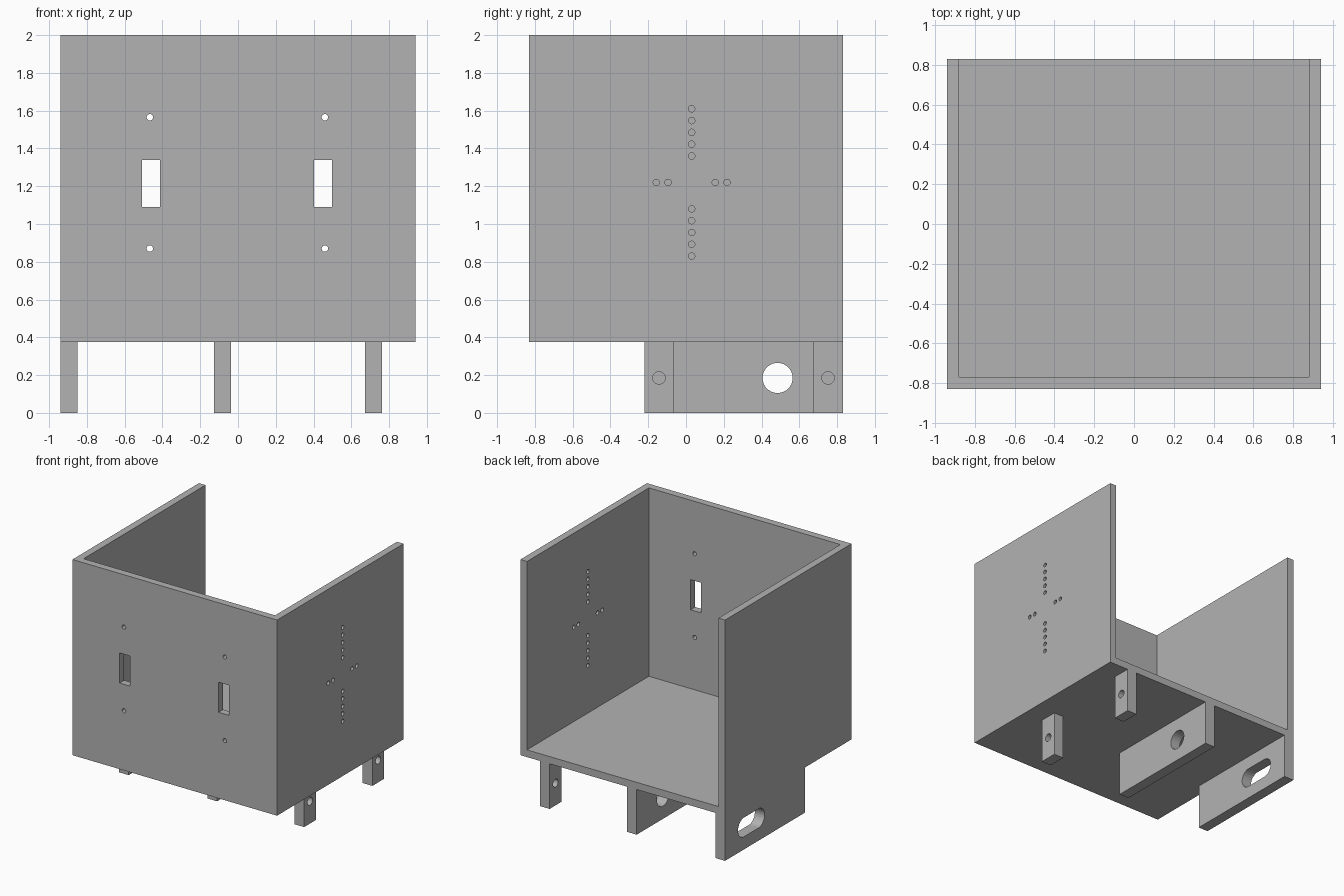
import bpy, bmesh
from math import sin, cos, pi
from mathutils import Vector

cube = bpy.data.objects.get("Cube")
if cube:
    bpy.data.objects.remove(cube, do_unlink=True)

grey = bpy.data.materials.new("plain grey")
grey.use_nodes = True
grey.diffuse_color = (0.45, 0.45, 0.45, 1)
grey.node_tree.nodes["Principled BSDF"].inputs["Base Color"].default_value = grey.diffuse_color

W, D, H = 0.94, 0.83, 2.0      # half width, half depth, top
BASE, T = 0.375, 0.06          # underside of the box, wall thickness
LEG = 0.09                     # leg thickness
HOLE_Z = 0.185


def prism(bm, outline, axis, lo, hi):
    """Extrude an outline of (u, z) points along x or y."""
    def place(u, z, t):
        return Vector((t, u, z)) if axis == "x" else Vector((u, t, z))
    face = bm.faces.new([bm.verts.new(place(u, z, lo)) for u, z in outline])
    ext = bmesh.ops.extrude_face_region(bm, geom=[face])
    shift = place(0, 0, hi - lo)
    bmesh.ops.translate(bm, vec=shift, verts=[v for v in ext["geom"] if isinstance(v, bmesh.types.BMVert)])


def rect(u0, u1, z0, z1):
    return [(u0, z0), (u1, z0), (u1, z1), (u0, z1)]


def hole(u, z, r, stretch=0, n=24):
    """Round outline, or a slot with round ends when stretched."""
    angles = [(i + 0.5) * 2 * pi / n for i in range(n)]
    return [(u + r * cos(a) + (stretch if cos(a) > 0 else -stretch), z + r * sin(a)) for a in angles]


def solid(name, prisms):
    bm = bmesh.new()
    for p in prisms:
        prism(bm, *p)
    bmesh.ops.recalc_face_normals(bm, faces=bm.faces)
    mesh = bpy.data.meshes.new(name)
    bm.to_mesh(mesh)
    bm.free()
    mesh.materials.append(grey)
    obj = bpy.data.objects.new(name, mesh)
    bpy.context.collection.objects.link(obj)
    return obj


def cut(obj, prisms):
    cutter = solid("cutter", prisms)
    cutter.hide_render = True
    mod = obj.modifiers.new("cut", "BOOLEAN")
    mod.operation, mod.solver, mod.object = "DIFFERENCE", "EXACT", cutter
    bpy.context.view_layer.objects.active = obj
    bpy.ops.object.modifier_apply(modifier=mod.name)
    bpy.data.objects.remove(cutter, do_unlink=True)


# Box, open at the top and back
box = solid("open_box", [(rect(-W, W, BASE, H), "y", -D, D)])
cut(box, [(rect(-W + T, W - T, BASE + T, H + 1), "y", -D + T, D + 1)])

# Front wall: two windows, each with a screw hole above and below
front = []
for x in (-0.46, 0.45):
    front.append((rect(x - 0.047, x + 0.047, 1.09, 1.34), "y", -D - 0.1, -D + 0.2))
    for z in (0.87, 1.565):
        front.append((hole(x - 0.007 if x < 0 else x + 0.01, z, 0.017), "y", -D - 0.1, -D + 0.2))
cut(box, front)

# Left wall: cross of small mounting holes
spots = [(0.03, start + 0.0625 * i) for start in (0.83, 1.36) for i in range(5)]
spots += [(y, 1.22) for y in (-0.157, -0.095, 0.155, 0.217)]
cut(box, [(hole(y, z, 0.017), "x", W - 0.2, W + 0.1) for y, z in spots])

# Legs: slotted plate, drilled plate and two small tabs
legs = [
    ("slotted_leg_plate", -W, -0.22, D, hole(0.485, HOLE_Z, 0.08, 0.095)),
    ("middle_leg_plate", -0.128, -0.22, D, hole(0.485, HOLE_Z, 0.08)),
    ("front_leg_tab", 0.672, -0.22, -0.067, hole(-0.143, HOLE_Z, 0.033)),
    ("back_leg_tab", 0.672, 0.675, D, hole(0.752, HOLE_Z, 0.033)),
]
for name, x, y0, y1, opening in legs:
    leg = solid(name, [(rect(y0, y1, 0, BASE), "x", x, x + LEG)])
    cut(leg, [(opening, "x", x - 0.1, x + LEG + 0.1)])
